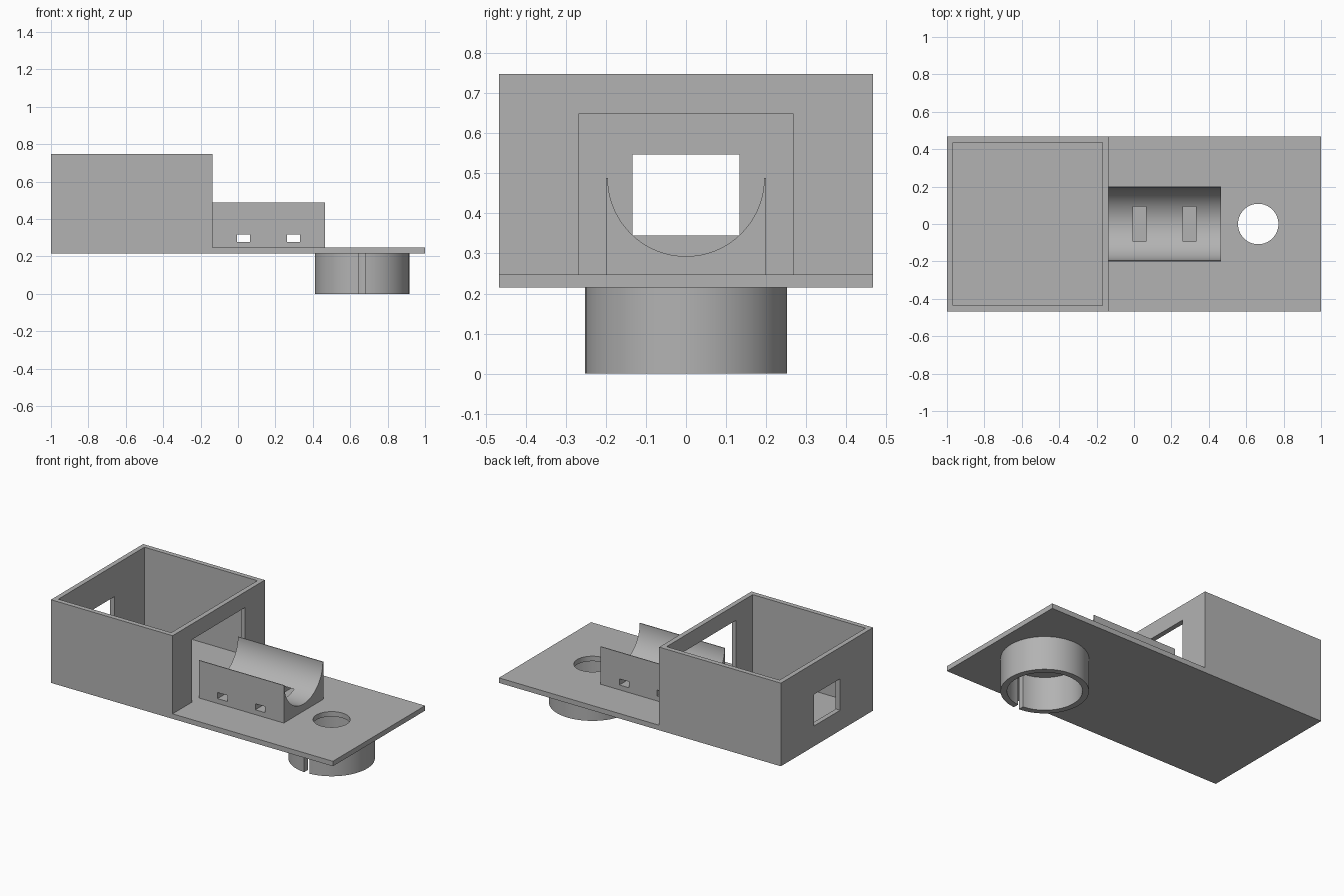
import bpy
import bmesh
from math import asin, cos, sin, pi, radians
from mathutils import Vector

if "Cube" in bpy.data.objects:
    bpy.data.objects.remove(bpy.data.objects["Cube"])

grey = bpy.data.materials.new("plain grey")
grey.use_nodes = True
COLOUR = (0.45, 0.45, 0.45, 1)
grey.diffuse_color = COLOUR
grey.node_tree.nodes["Principled BSDF"].inputs["Base Color"].default_value = COLOUR

BASE_Z, DECK_Z, TOP_Z = 0.215, 0.247, 0.748
HALF_Y, WALL, BOX_X = 0.467, 0.031, -0.137
RING_X = 0.664


def prism(name, outline, axis, low, high):
    """Extrude a 2D outline along x, y or z between two coordinates."""
    index = "xyz".index(axis)

    def place(p):
        co = list(p)
        co.insert(index, low)
        return co

    bm = bmesh.new()
    face = bm.faces.new([bm.verts.new(place(p)) for p in outline])
    extruded = bmesh.ops.extrude_face_region(bm, geom=[face])["geom"]
    shift = Vector((0, 0, 0))
    shift[index] = high - low
    bmesh.ops.translate(bm, vec=shift,
                        verts=[g for g in extruded if isinstance(g, bmesh.types.BMVert)])
    bmesh.ops.recalc_face_normals(bm, faces=bm.faces)
    mesh = bpy.data.meshes.new(name)
    bm.to_mesh(mesh)
    bm.free()
    mesh.materials.append(grey)
    obj = bpy.data.objects.new(name, mesh)
    bpy.context.collection.objects.link(obj)
    return obj


def block(name, x, y, z):
    return prism(name, [(x[0], y[0]), (x[1], y[0]), (x[1], y[1]), (x[0], y[1])], "z", *z)


def arc(cx, cy, r, start, end, steps):
    angles = [start + (end - start) * i / steps for i in range(steps + 1)]
    return [(cx + r * cos(a), cy + r * sin(a)) for a in angles]


def activate(obj):
    bpy.ops.object.select_all(action="DESELECT")
    obj.select_set(True)
    bpy.context.view_layer.objects.active = obj


def cut(target, cutter):
    cutter.hide_render = True
    mod = target.modifiers.new("cut", "BOOLEAN")
    mod.operation, mod.solver, mod.object = "DIFFERENCE", "EXACT", cutter
    activate(target)
    bpy.ops.object.modifier_apply(modifier=mod.name)
    bpy.data.objects.remove(cutter)


# Open box and base plate as one stepped body
body = prism("box_and_base_plate",
             [(-1, BASE_Z), (1, BASE_Z), (1, DECK_Z), (BOX_X, DECK_Z),
              (BOX_X, TOP_Z), (-1, TOP_Z)], "y", -HALF_Y, HALF_Y)
inner = HALF_Y - WALL
cut(body, block("cavity", (-1 + WALL, BOX_X - WALL), (-inner, inner), (DECK_Z, 1)))
cut(body, block("doorway", (-0.3, BOX_X + 0.1), (-0.268, 0.268), (DECK_Z, 0.648)))
cut(body, block("window", (-1.1, -0.9), (-0.133, 0.133), (0.345, 0.547)))
cut(body, prism("round_hole", arc(RING_X, 0, 0.108, 0, 2 * pi, 64)[:-1], "z", 0.1, 0.4))

# Half-round cradle with two strap slots
RIM_Z = 0.488
cradle = prism("cradle",
               [(-0.2, RIM_Z), (-0.2, DECK_Z), (0.2, DECK_Z), (0.2, RIM_Z)]
               + arc(0, RIM_Z, 0.195, 0, -pi, 48), "x", BOX_X, 0.465)
for x in (-0.005, 0.263):
    cut(cradle, block("strap_slot", (x, x + 0.069), (-0.3, 0.3), (0.278, 0.317)))

# Split clamp ring under the plate, open toward the front
OUTER, INNER, GAP = 0.252, 0.215, 0.0185
a, b = asin(GAP / OUTER), asin(GAP / INNER)
ring = prism("split_ring",
             arc(RING_X, 0, OUTER, -pi / 2 + a, 1.5 * pi - a, 72)
             + arc(RING_X, 0, INNER, 1.5 * pi - b, -pi / 2 + b, 72), "z", 0, BASE_Z)

for obj in (body, cradle, ring):
    activate(obj)
    bpy.ops.object.shade_smooth_by_angle(angle=radians(30))
